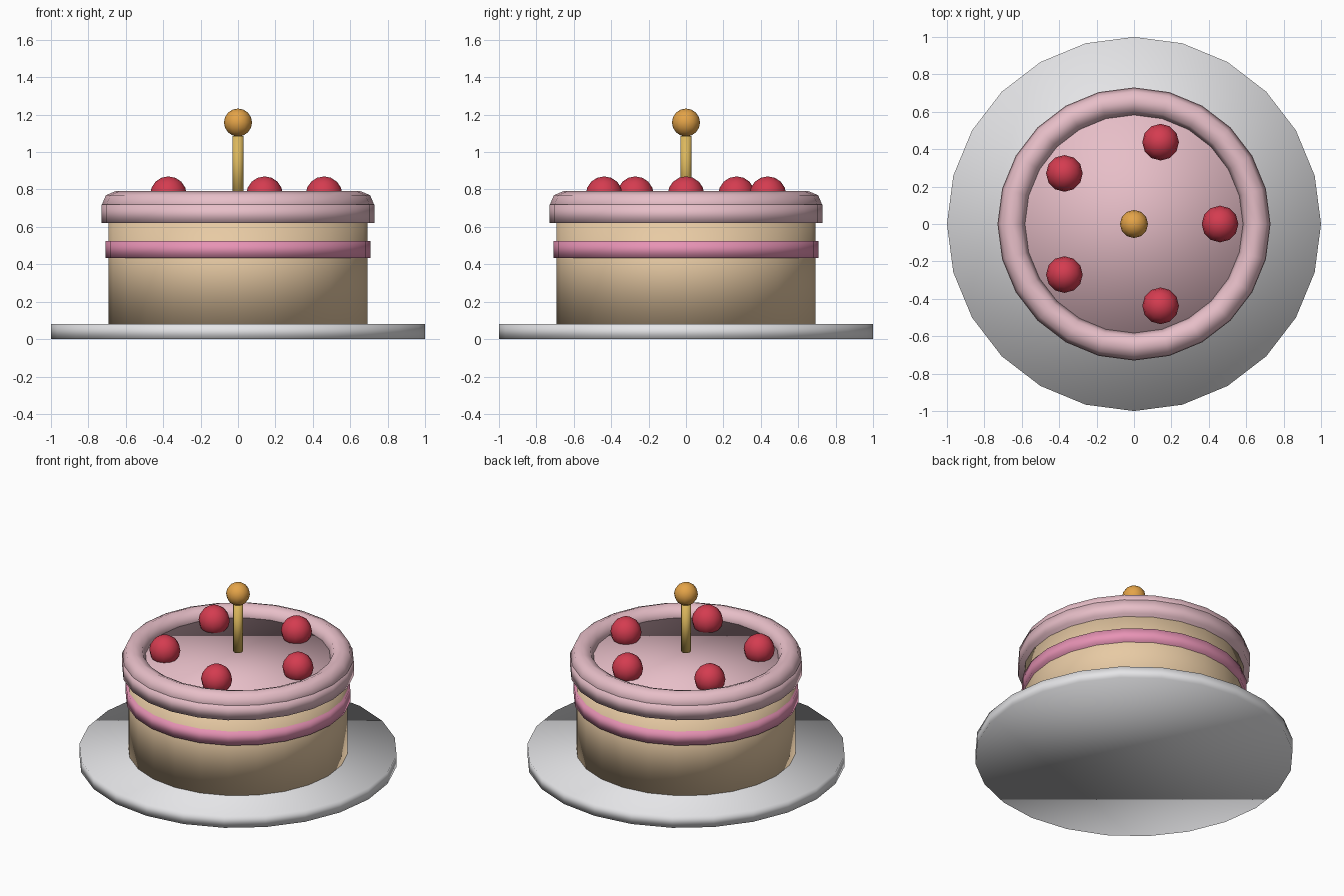
import bpy
from math import cos, sin, tau

cube = bpy.data.objects.get("Cube")
if cube:
    bpy.data.objects.remove(cube, do_unlink=True)

SIDES = 24


def material(name, rgb):
    mat = bpy.data.materials.new(name)
    mat.use_nodes = True
    mat.diffuse_color = (*rgb, 1)
    mat.node_tree.nodes["Principled BSDF"].inputs["Base Color"].default_value = (*rgb, 1)
    return mat


def finish(name, mat):
    """Name, colour and smooth the newest primitive."""
    obj = bpy.context.object
    obj.name = name
    obj.data.materials.append(mat)
    bpy.ops.object.shade_smooth()
    return obj


def cylinder(name, mat, radius, bottom, top, sides=SIDES):
    bpy.ops.mesh.primitive_cylinder_add(
        vertices=sides, radius=radius, depth=top - bottom,
        location=(0, 0, (bottom + top) / 2))
    return finish(name, mat)


def ball(name, mat, radius, location):
    bpy.ops.mesh.primitive_uv_sphere_add(
        segments=12, ring_count=8, radius=radius, location=location)
    return finish(name, mat)


porcelain = material("porcelain white", (0.82, 0.82, 0.84))
sponge = material("sponge beige", (0.80, 0.59, 0.37))
icing = material("pale pink icing", (0.82, 0.53, 0.59))
filling = material("pink filling", (0.80, 0.29, 0.46))
cherry_red = material("cherry red", (0.66, 0.045, 0.08))
wax = material("candle yellow", (0.72, 0.48, 0.11))
flame_orange = material("flame orange", (0.78, 0.37, 0.065))

# Plate and cake layers
cylinder("plate", porcelain, 1.0, 0, 0.08)
cylinder("cake_body", sponge, 0.692, 0.08, 0.66)
cylinder("filling_band", filling, 0.708, 0.435, 0.525)
cylinder("icing_top", icing, 0.73, 0.62, 0.72)

# Piped rim around the icing
bpy.ops.mesh.primitive_torus_add(
    major_segments=SIDES, minor_segments=8,
    major_radius=0.655, minor_radius=0.073, location=(0, 0, 0.718))
finish("icing_rim", icing)

# Ring of cherries
for i in range(5):
    angle = tau * i / 5
    ball(f"cherry_{i + 1}", cherry_red, 0.098,
         (0.46 * cos(angle), 0.46 * sin(angle), 0.772))

# Candle
cylinder("candle", wax, 0.03, 0.76, 1.085, 12)
ball("candle_flame", flame_orange, 0.075, (0, 0, 1.158))
